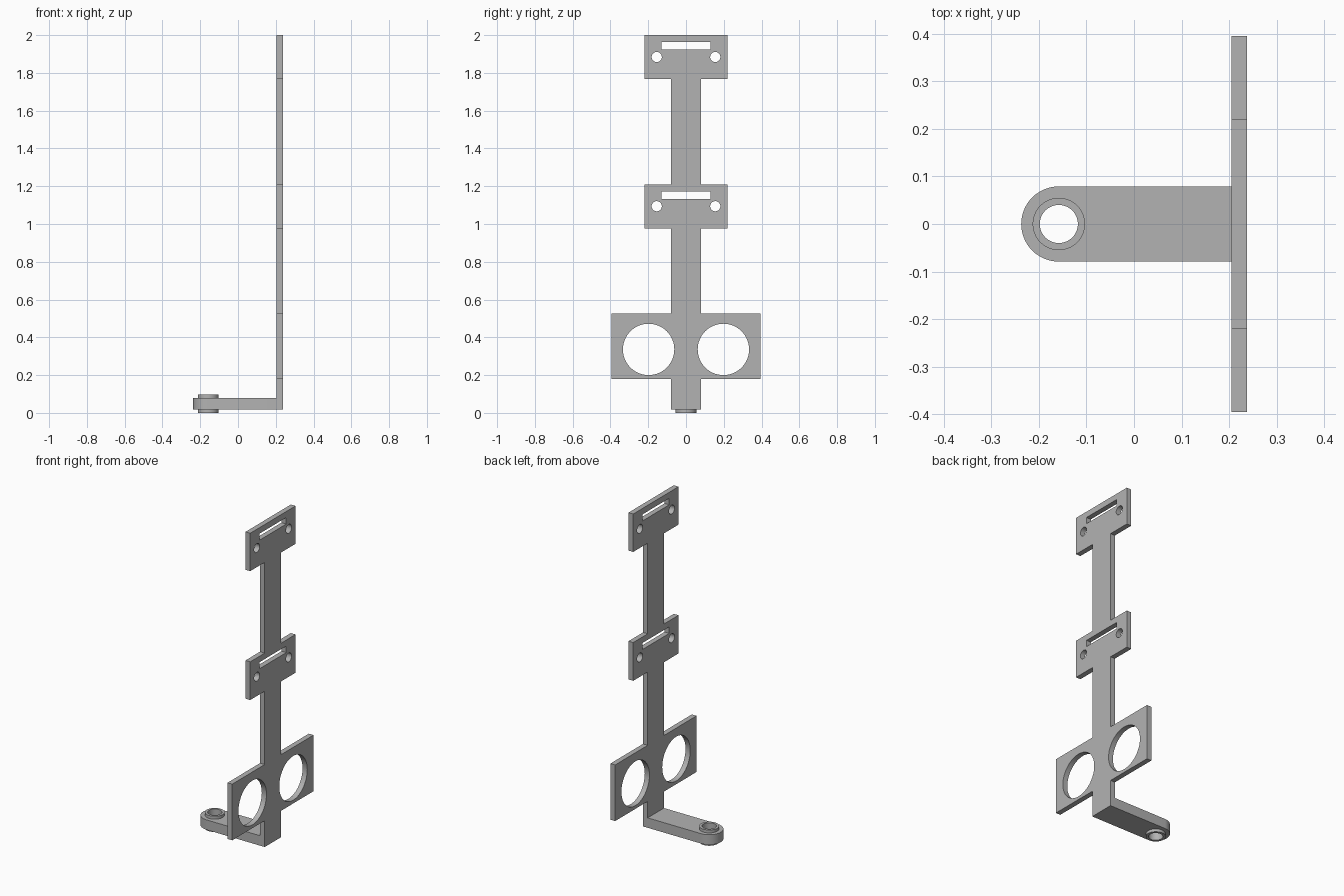
import bpy, bmesh
from math import pi, sin, cos
from mathutils import Matrix

cube = bpy.data.objects.get("Cube")
if cube:
    bpy.data.objects.remove(cube, do_unlink=True)

grey = bpy.data.materials.new("light grey")
grey.use_nodes = True
grey.diffuse_color = (0.45, 0.45, 0.45, 1)
grey.node_tree.nodes["Principled BSDF"].inputs["Base Color"].default_value = grey.diffuse_color


def circle(cx, cy, r, n=64):
    return [(cx + r * cos(2 * pi * i / n), cy + r * sin(2 * pi * i / n)) for i in range(n)]


def rect(half_width, low, high):
    return [(-half_width, low), (half_width, low), (half_width, high), (-half_width, high)]


def plate(name, loops, thickness, matrix):
    """Extrude a flat outline (first loop) with holes (other loops), centred on its plane."""
    curve = bpy.data.curves.new(name + "_outline", "CURVE")
    curve.dimensions = "2D"
    curve.fill_mode = "BOTH"
    curve.extrude = thickness / 2
    for loop in loops:
        spline = curve.splines.new("POLY")
        spline.points.add(len(loop) - 1)
        for point, (u, v) in zip(spline.points, loop):
            point.co = (u, v, 0, 1)
        spline.use_cyclic_u = True
    helper = bpy.data.objects.new(name + "_outline", curve)
    bpy.context.collection.objects.link(helper)
    depsgraph = bpy.context.evaluated_depsgraph_get()
    mesh = bpy.data.meshes.new_from_object(helper.evaluated_get(depsgraph))
    bpy.data.objects.remove(helper, do_unlink=True)

    # weld caps to walls and place the part
    bm = bmesh.new()
    bm.from_mesh(mesh)
    bmesh.ops.remove_doubles(bm, verts=bm.verts, dist=0.0001)
    bmesh.ops.transform(bm, matrix=matrix, verts=bm.verts)
    bmesh.ops.recalc_face_normals(bm, faces=bm.faces)
    bm.to_mesh(mesh)
    bm.free()
    mesh.name = name
    mesh.materials.clear()
    mesh.materials.append(grey)
    obj = bpy.data.objects.new(name, mesh)
    bpy.context.collection.objects.link(obj)
    bpy.ops.object.select_all(action="DESELECT")
    obj.select_set(True)
    bpy.context.view_layer.objects.active = obj
    bpy.ops.object.shade_smooth_by_angle(angle=pi / 6)
    return obj


base, arm_top, boss_top = 0.018, 0.079, 0.097
thick, half_w, outer_x = 0.032, 0.079, 0.237
pivot_x = half_w - outer_x

# upright: stepped outline from (half width, bottom, top) of each wide panel
panels = [(0.395, 0.18, 0.525), (0.22, 0.975, 1.21), (0.22, 1.767, 2.0)]
side = [(half_w, base)]
for w, low, high in panels:
    side += [(half_w, low), (w, low), (w, high), (half_w, high)]
side.pop()
outline = side + [(-y, z) for y, z in reversed(side)]

# large round windows, then a slot and two screw holes in each upper panel
holes = [circle(s * 0.198, 0.336, 0.136) for s in (-1, 1)]
for w, low, high in panels[1:]:
    holes.append(rect(0.13, high - 0.077, high - 0.037))
    holes += [circle(s * 0.155, high - 0.116, 0.027, 32) for s in (-1, 1)]

upright_plane = Matrix(((0, 0, 1, outer_x - thick / 2), (1, 0, 0, 0), (0, 1, 0, 0), (0, 0, 0, 1)))
plate("upright", [outline] + holes, thick, upright_plane)

# foot arm with a rounded end, bored for the bushing
inner_x = outer_x - thick
arc = [(pivot_x - half_w * sin(pi * i / 32), half_w * cos(pi * i / 32)) for i in range(33)]
foot = [(inner_x, half_w)] + arc + [(inner_x, -half_w)]
plate("foot_arm", [foot, circle(pivot_x, 0, 0.055)], arm_top - base,
      Matrix.Translation((0, 0, (arm_top + base) / 2)))

# bushing standing proud on both sides of the arm
plate("bushing", [circle(pivot_x, 0, 0.055), circle(pivot_x, 0, 0.04)], boss_top,
      Matrix.Translation((0, 0, boss_top / 2)))
